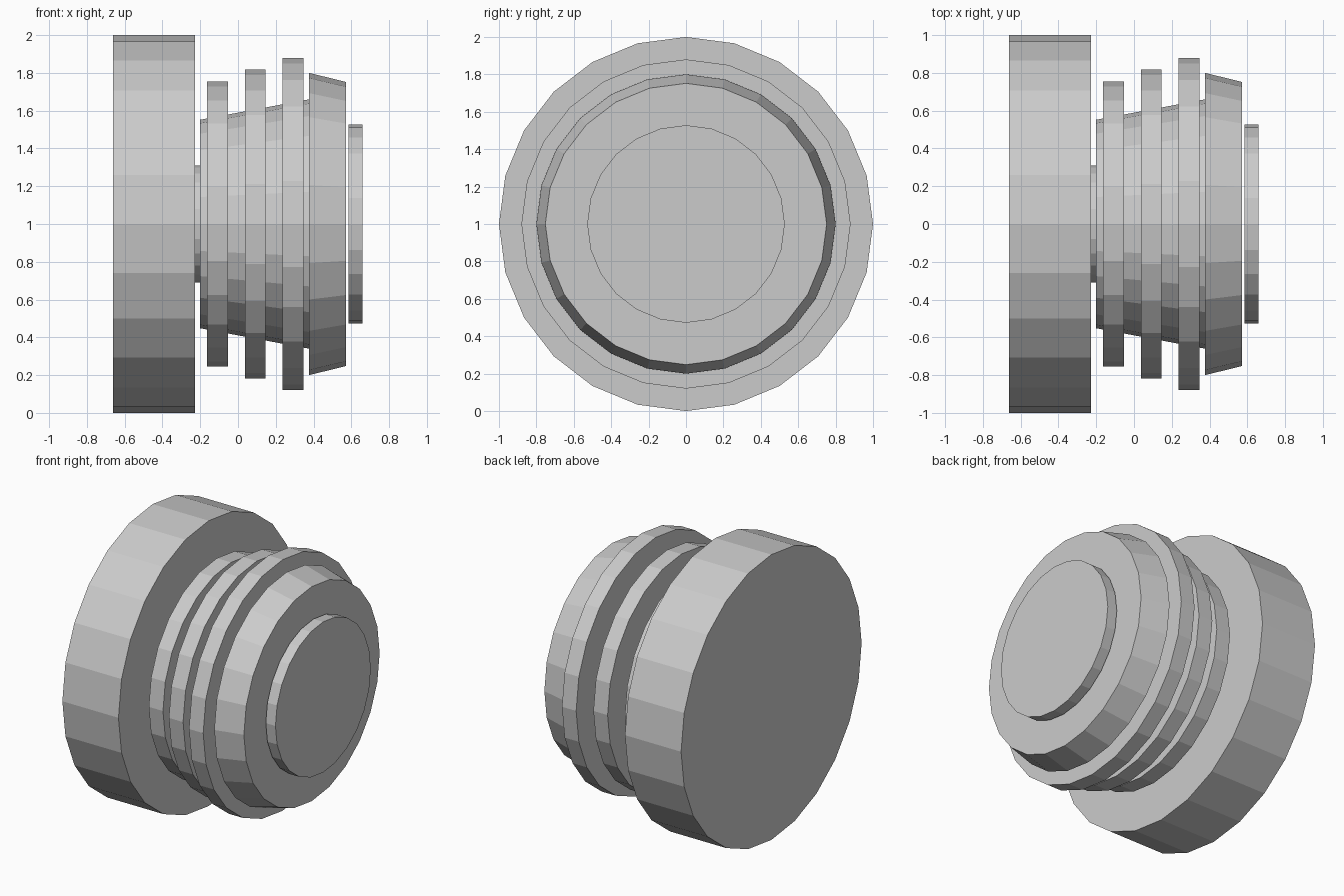
import bpy, bmesh
from math import pi
from mathutils import Matrix

if "Cube" in bpy.data.objects:
    bpy.data.objects.remove(bpy.data.objects["Cube"])

SIDES = 24
AXIS_Z = 1.0


def disc(name, x0, x1, r0, r1=None):
    """Closed 24-sided disc or frustum lying along the x axis."""
    r1 = r0 if r1 is None else r1
    place = Matrix.Translation(((x0 + x1) / 2, 0, AXIS_Z)) @ Matrix.Rotation(pi / 2, 4, 'Y')
    bm = bmesh.new()
    bmesh.ops.create_cone(bm, cap_ends=True, cap_tris=False, segments=SIDES,
                          radius1=r0, radius2=r1, depth=x1 - x0, matrix=place)
    mesh = bpy.data.meshes.new(name)
    bm.to_mesh(mesh)
    bm.free()
    obj = bpy.data.objects.new(name, mesh)
    bpy.context.collection.objects.link(obj)
    return obj


# Large base disc and the short neck joining it to the body
disc("base_disc", -0.662, -0.227, 1.0)
disc("neck", -0.227, -0.19, 0.31)

# Tapered body core
disc("body_core", -0.20, 0.376, 0.552, 0.66)

# Three ribs, growing toward the head
for i in range(3):
    x = -0.164 + 0.2 * i
    disc(f"rib_{i + 1}", x, x + 0.11, 0.754 + 0.063 * i)

# Bevelled head and the separate end cap
disc("head", 0.376, 0.572, 0.80, 0.752)
disc("end_cap", 0.585, 0.66, 0.528)
